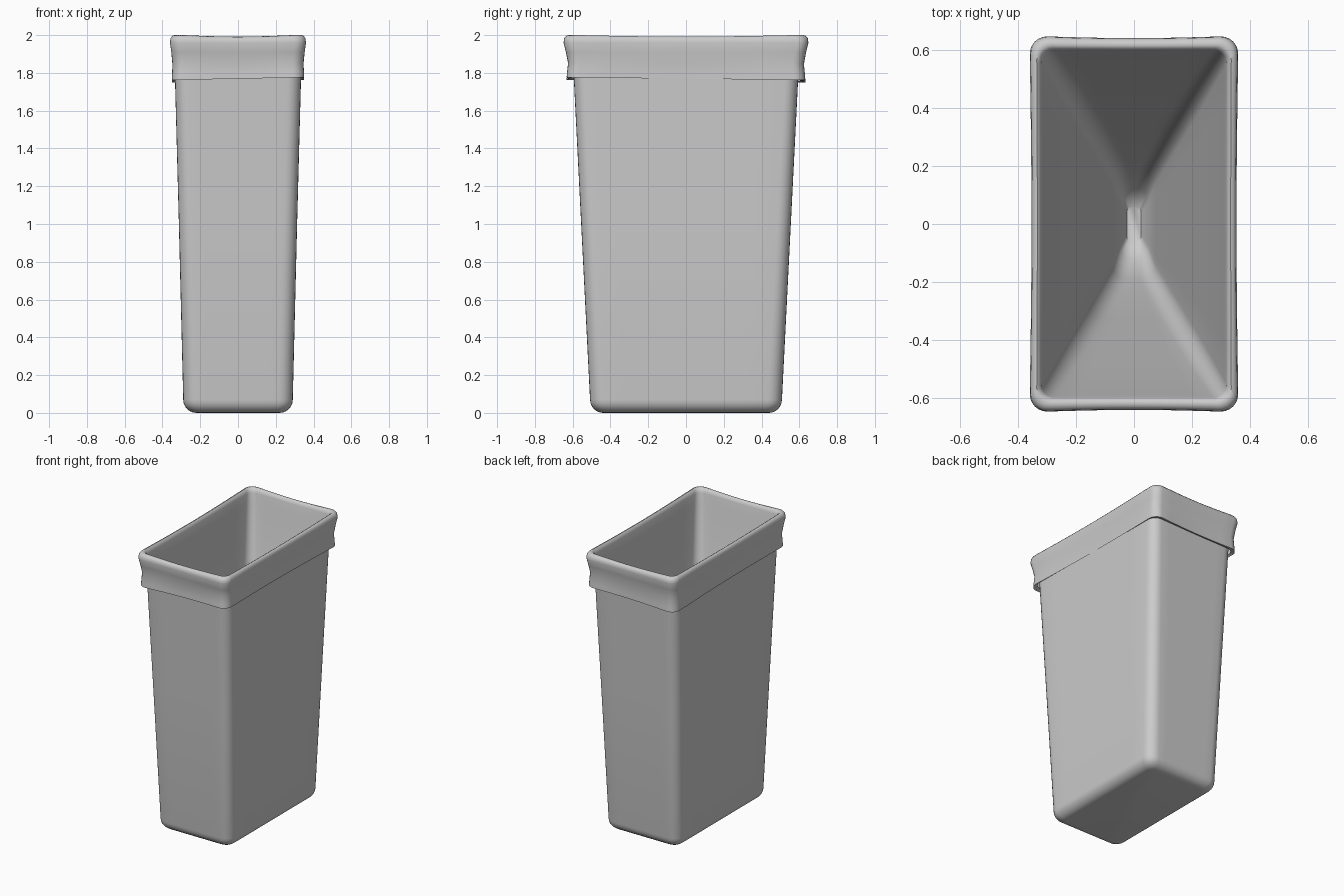
import bpy, bmesh, math

if "Cube" in bpy.data.objects:
    bpy.data.objects.remove(bpy.data.objects["Cube"])

CORNER, SIDE = 6, 8   # segments per rounded corner and along each side


def ring(hx, hy, r, z):
    """Rounded rectangle; each point carries how close it is to a side's middle."""
    pts = []
    signs = [(1, 1), (-1, 1), (-1, -1), (1, -1)]
    for k, (sx, sy) in enumerate(signs):
        arc = []
        for i in range(CORNER + 1):
            a = math.pi / 2 * (k + i / CORNER)
            arc.append((sx * (hx - r) + r * math.cos(a),
                        sy * (hy - r) + r * math.sin(a), 0.0))
        pts += arc
        nx, ny = signs[(k + 1) % 4]
        a = math.pi / 2 * (k + 1)
        end = (nx * (hx - r) + r * math.cos(a), ny * (hy - r) + r * math.sin(a))
        for j in range(1, SIDE):
            t = j / SIDE
            pts.append((arc[-1][0] * (1 - t) + end[0] * t,
                        arc[-1][1] * (1 - t) + end[1] * t, math.sin(math.pi * t)))
    return [(x, y, z, m) for x, y, m in pts]


def loft(name, sections, cap):
    """Skin sections (hx, hy, radius, z, pinch, sag, tilt); cap 0 or -1 is closed."""
    bm = bmesh.new()
    loops = []
    for hx, hy, r, z, pinch, sag, tilt in sections:
        loop = []
        for x, y, h, m in ring(hx, hy, r, z):
            loop.append(bm.verts.new((x * (1 - pinch * m / hx * (abs(x) > hx * 0.99)),
                                      y * (1 - pinch * m / hy * (abs(y) > hy * 0.99)),
                                      h - sag * m + tilt * (x / hx - y / hy))))
        loops.append(loop)
    for a, b in zip(loops, loops[1:]):
        n = len(a)
        for i in range(n):
            bm.faces.new((a[i], a[(i + 1) % n], b[(i + 1) % n], b[i]))
    end = loops[cap]
    bm.faces.new(end if cap else end[::-1])
    mesh = bpy.data.meshes.new(name)
    bm.to_mesh(mesh)
    bm.free()
    ob = bpy.data.objects.new(name, mesh)
    bpy.context.collection.objects.link(ob)
    bpy.ops.object.select_all(action='DESELECT')
    ob.select_set(True)
    bpy.context.view_layer.objects.active = ob
    bpy.ops.object.shade_smooth_by_angle(angle=math.radians(45))
    return ob


# Tapered bin body with a rounded foot
R = 0.07
foot = []
for i in range(7):
    a = math.pi / 2 * i / 6
    inset = R * (1 - math.sin(a))
    foot.append((0.29 - inset, 0.508 - inset, 0.075 - inset * 0.6,
                 R * (1 - math.cos(a)), 0, 0, 0))
loft("bin_body", foot + [(0.313, 0.555, 0.072, 1.0, 0, 0, 0),
                         (0.338, 0.602, 0.07, 1.93, 0, 0, 0)], 0)

# Bag: hem, folded-over cuff, rim, then a sagging funnel inside the bin
loft("bin_liner", [
    (0.336, 0.605, 0.06, 1.770, 0.003, 0, 0.007),
    (0.350, 0.632, 0.06, 1.762, 0.010, 0, 0.007),
    (0.349, 0.630, 0.06, 1.790, 0.009, 0, 0.006),
    (0.347, 0.624, 0.06, 1.850, 0.004, 0, 0.003),
    (0.353, 0.636, 0.06, 1.910, 0.003, 0, 0),
    (0.360, 0.648, 0.06, 1.960, 0.006, 0, 0),
    (0.357, 0.645, 0.06, 1.983, 0.006, 0.004, 0),
    (0.348, 0.634, 0.055, 1.996, 0.004, 0.007, 0),
    (0.336, 0.618, 0.05, 2.000, 0.002, 0.008, 0),
    (0.325, 0.605, 0.045, 1.992, 0, 0.006, 0),
    (0.319, 0.599, 0.045, 1.970, 0, 0, 0),
    (0.312, 0.588, 0.05, 1.900, 0, 0, 0),
    (0.240, 0.470, 0.06, 1.45, 0, 0, 0),
    (0.155, 0.330, 0.06, 0.90, 0, 0, 0),
    (0.075, 0.190, 0.05, 0.40, 0, 0, 0),
    (0.050, 0.120, 0.04, 0.25, 0, 0, 0),
    (0.025, 0.060, 0.02, 0.20, 0, 0, 0)], -1)
